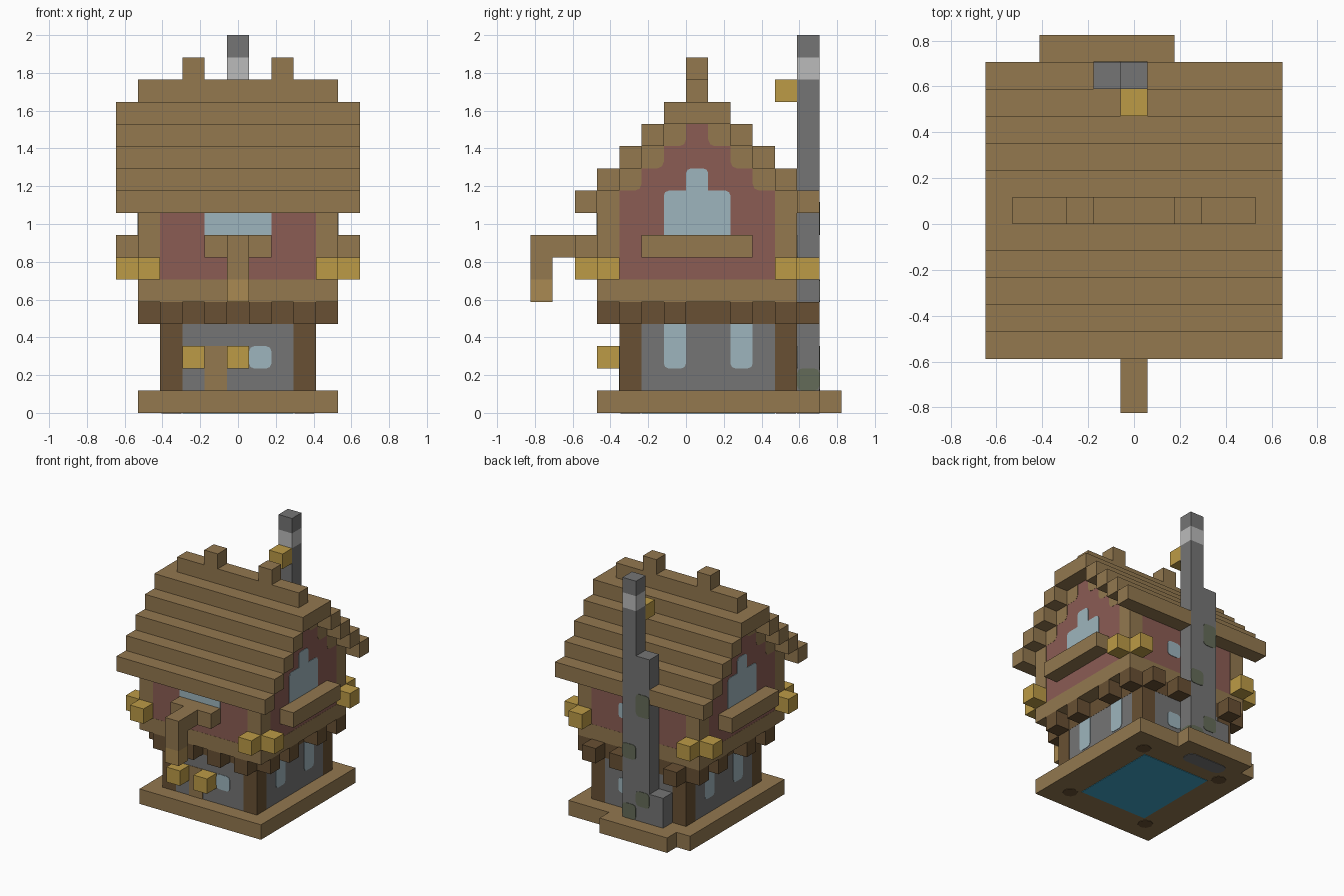
import bpy, bmesh
from mathutils import Vector

cube = bpy.data.objects.get("Cube")
if cube:
    bpy.data.objects.remove(cube, do_unlink=True)

U = 2 / 17          # size of one building block
EPS = 0.03          # plate thickness in blocks


def material(name, rgb):
    lin = [(c / 255 / 12.92 if c < 11 else ((c / 255 + 0.055) / 1.055) ** 2.4) for c in rgb] + [1]
    m = bpy.data.materials.new(name)
    m.use_nodes = True
    m.diffuse_color = lin
    m.node_tree.nodes["Principled BSDF"].inputs["Base Color"].default_value = lin
    return m


WOOD = material("wood", (147, 120, 79))
DARK = material("dark wood", (104, 80, 51))
PALE = material("pale wood", (170, 138, 82))
RED = material("red plaster", (139, 92, 84))
STONE = material("stone", (117, 117, 117))
LIGHT = material("light stone", (187, 187, 187))
MOSS = material("moss stone", (100, 107, 88))
GLASS = material("glass", (158, 181, 189))
GOLD = material("lantern gold", (188, 155, 70))
WATER = material("blue floor", (64, 163, 198))


def box(name, mat, x, y, z, rounded=None, amount=0.22):
    """Block spanning the ranges x, y, z; rounded(edge midpoint, direction) picks edges to bevel."""
    bm = bmesh.new()
    bmesh.ops.create_cube(bm, size=1)
    for v in bm.verts:
        v.co = Vector([(r[0] + r[1]) / 2 + c * (r[1] - r[0]) for c, r in zip(v.co, (x, y, z))]) * U
    if rounded:
        mid = Vector([sum(r) / 2 for r in (x, y, z)])
        edges = []
        for e in bm.edges:
            a, b = (v.co for v in e.verts)
            if rounded((a + b) / 2 / U - mid, (b - a).normalized()):
                edges.append(e)
        bmesh.ops.bevel(bm, geom=edges, offset=amount * U, segments=2, profile=0.5, affect='EDGES')
    me = bpy.data.meshes.new(name)
    bm.to_mesh(me)
    bm.free()
    me.materials.append(mat)
    ob = bpy.data.objects.new(name, me)
    bpy.context.collection.objects.link(ob)
    return ob


def along(axis, low_only=False):
    return lambda p, d: abs(d[axis]) > 0.9 and (not low_only or p.z < 0)


def skin(v, side):
    """Thin range lying on the plane v, facing side."""
    return (v, v + EPS) if side > 0 else (v - EPS, v)


def mirrored(a, b, s):
    return (a, b) if s > 0 else (-b, -a)


# base slab and its painted underside
box("base", WOOD, (-4.5, 4.5), (-4, 6), (0, 1))
box("base_back_step", WOOD, (-3.5, 1.5), (6, 7), (0, 1))
box("floor_panel", WATER, (-2.5, 2.5), (-2, 4), (-EPS, 0))
box("chimney_foot_patch", STONE, (-2.5, 0.5), (5, 6), (-EPS, 0), along(2), 0.4)

# ground floor
box("ground_wall", STONE, (-3.49, 3.49), (-2.99, 4.99), (1, 4))
for s in (-1, 1):
    for y in (-3, 4):
        box("ground_post", DARK, mirrored(2.5, 3.5, s), (y, y + 1), (1, 4))
        box("post_foot_patch", DARK, mirrored(2.55, 3.45, s), (y + .05, y + .95), (-EPS, 0), along(2), 0.4)
    for y in (-1, 2):
        box("ground_side_window", GLASS, skin(s * 3.49, s), (y, y + 1), (2, 4), along(0, True))
box("ground_front_window", GLASS, (0.5, 1.5), skin(-2.99, -1), (2, 3), along(1))
box("ground_back_window", GLASS, (0.5, 1.5), skin(4.99, 1), (2, 3), along(1))
box("door", WOOD, (-1.5, -0.5), skin(-2.99, -1), (1, 3))

# jetty beam with protruding joist ends
box("jetty", DARK, (-3.5, 3.5), (-3, 5), (4, 5))
for x in (-3, -1, 1, 3):
    box("front_joist", DARK, (x - .5, x + .5), (-4, -3), (4, 5))
    if x != -1:
        box("back_joist", DARK, (x - .5, x + .5), (5, 6), (4, 5))
for s in (-1, 1):
    for y in (-3, -1, 2, 4):
        box("side_joist", DARK, mirrored(3.5, 4.5, s), (y, y + 1), (4, 5))

# upper floor
box("upper_sill", WOOD, (-4.5, 4.5), (-4, 5), (5, 6))
box("upper_wall", RED, (-4.49, 4.49), (-3.99, 4.99), (6, 9))
for s in (-1, 1):
    for y in (-4, 4):
        box("upper_post", WOOD, mirrored(3.5, 4.5, s), (y, y + 1), (6, 9))
box("upper_front_window", GLASS, (-1.5, 1.5), skin(-3.99, -1), (8, 9))
box("upper_back_window", GLASS, (0.5, 1.5), skin(4.99, 1), (7, 8), along(1))
box("front_planter", WOOD, (-1.5, 1.5), (-5, -4), (7, 8))
for s in (-1, 1):
    box("side_planter", WOOD, mirrored(4.5, 5.5, s), (-2, 3), (7, 8))

# hanging sign arm
box("sign_arm", WOOD, (-.5, .5), (-7, -5), (7, 8))
box("sign_drop", WOOD, (-.5, .5), (-7, -6), (6, 7))
box("sign_tip", PALE, (-.5, .5), (-7, -6), (5, 6))

# gables, their stepped trim and the stepped roof; k counts courses
for k in range(4):
    z = (9 + k, 10 + k)
    box("gable_wall", RED, (-4.49, 4.49), (-4 + k + .1, 5 - k - .1), z)
    for s in (-1, 1):
        def span(a, b):
            return (.5 + a, .5 + b) if s > 0 else (.5 - b, .5 - a)
        inner = (lambda p, d: abs(d.x) > .9 and p.z < 0 and p.y * s < 0) if k else None
        box("gable_trim", WOOD, (-4.5, 4.5), span(3.5 - k, 4.5 - k), z, inner, 0.3)
        row = span(4.5 - k, 5.5 - k)
        if k == 0 and s > 0:      # the chimney interrupts the back eave
            box("roof_course", WOOD, (-5.5, -1.5), row, z)
            box("roof_course", WOOD, (0.5, 5.5), row, z)
        else:
            box("roof_course", WOOD, (-5.5, 5.5), row, z)
box("roof_top", WOOD, (-5.5, 5.5), (-1, 2), (13, 14))
box("roof_ridge", WOOD, (-4.5, 4.5), (0, 1), (14, 15))
for s in (-1, 1):
    box("ridge_nub", WOOD, mirrored(1.5, 2.5, s), (0, 1), (15, 16))
    face = skin(s * 4.49, s)
    box("gable_window", GLASS, face, (-1, 2), (8, 10), lambda p, d: abs(d.x) > .9 and p.z > 0)
    box("gable_window_top", GLASS, face, (0, 1), (10, 11), lambda p, d: abs(d.x) > .9 and p.z > 0)

# chimney
box("chimney_stack", STONE, (-.5, .5), (5, 6), (1, 15))
box("chimney_band", LIGHT, (-.5, .5), (5, 6), (15, 16))
box("chimney_cap", STONE, (-.5, .5), (5, 6), (16, 17))
box("chimney_shoulder", STONE, (-1.5, -.5), (5, 6), (1, 12))
box("chimney_foot", STONE, (-2.5, -1.5), (5, 6), (1, 3))
for x, z, h in ((0, 1, 1), (-1, 2, 1), (0, 5, 1), (-1, 8, 1.5)):
    box("moss_patch", MOSS, (x - .5, x + .5), skin(6, 1), (z, z + h), along(1))
box("moss_patch_side", MOSS, skin(.5, 1), (5, 6), (1, 2), along(0))

# lanterns
for s in (-1, 1):
    for y in (-5, 5):
        box("end_lantern", GOLD, mirrored(3.5, 4.5, s), (y, y + 1), (6, 7))
    for y in (-4, 4):
        box("side_lantern", GOLD, mirrored(4.5, 5.5, s), (y, y + 1), (6, 7))
    box("door_lantern", GOLD, (-1 + s - .5, -1 + s + .5), (-4, -3), (2, 3))
box("chimney_lantern", GOLD, (-.5, .5), (4, 5), (14, 15))
